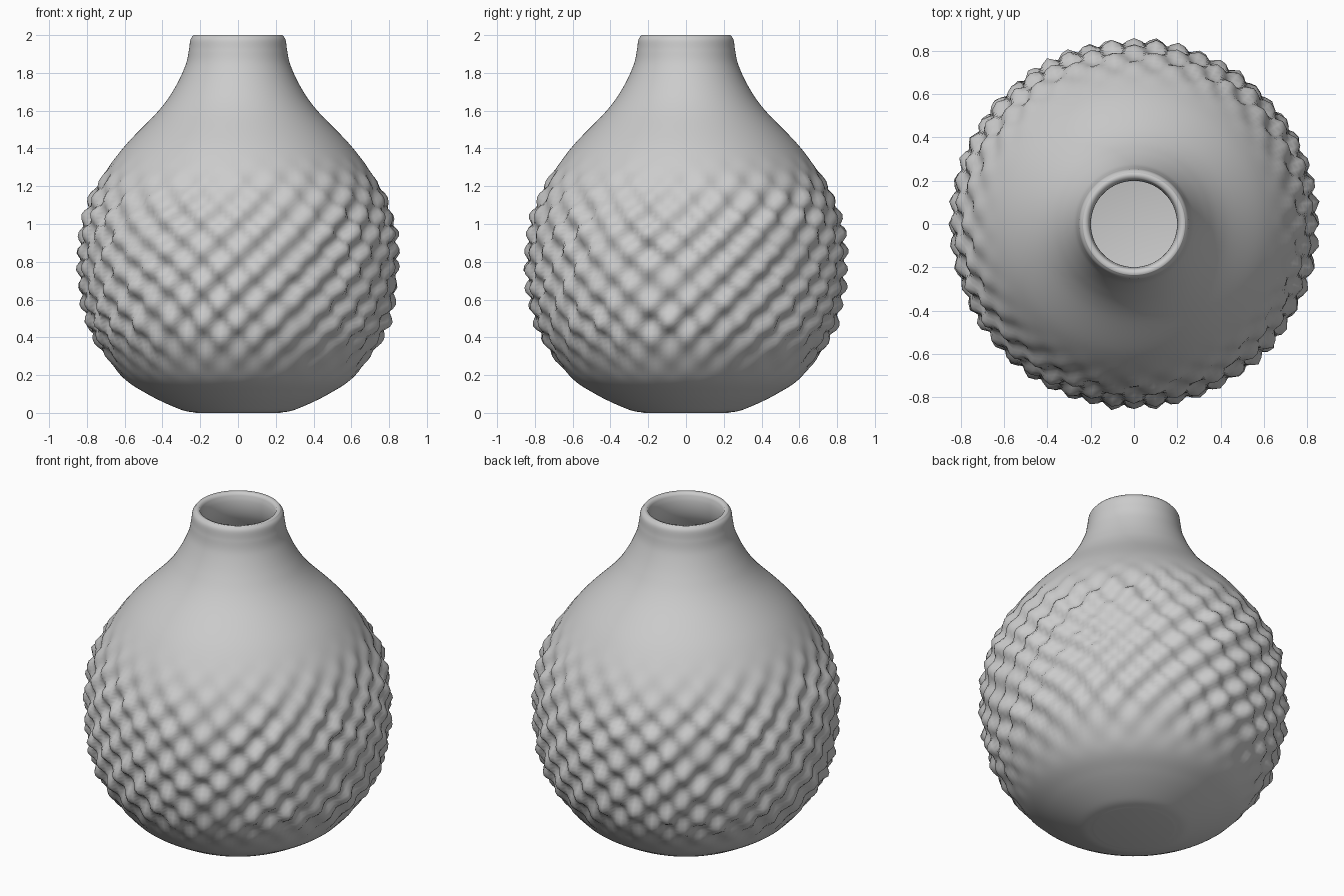
import bpy, bmesh
from math import sin, cos, pi, sqrt
from mathutils import Vector, noise

if "Cube" in bpy.data.objects:
    bpy.data.objects.remove(bpy.data.objects["Cube"])

SEGS = 156      # sides of the lathe
BUMPS = 26      # bumps in one row
ROW = 0.19      # vertical repeat of the staggered bump rows

# Profiles as (radius, height): outside runs bottom to lip, inside lip to floor
OUTER = [(0.22, 0.0), (0.31, 0.02), (0.48, 0.1), (0.62, 0.2), (0.755, 0.4), (0.815, 0.6),
         (0.832, 0.8), (0.815, 1.0), (0.745, 1.2), (0.61, 1.4), (0.42, 1.6),
         (0.335, 1.72), (0.278, 1.84), (0.26, 1.92), (0.252, 1.975), (0.235, 2.0)]
INNER = [(0.212, 1.995), (0.2, 1.95), (0.205, 1.88), (0.24, 1.8), (0.37, 1.6), (0.555, 1.4),
         (0.69, 1.2), (0.76, 1.0), (0.775, 0.8), (0.76, 0.6), (0.7, 0.4),
         (0.57, 0.22), (0.44, 0.13), (0.25, 0.06)]


def smooth_profile(pts, steps):
    """Catmull-Rom curve through the profile points."""
    out = []
    p = [Vector(q) for q in pts]
    p = [2 * p[0] - p[1]] + p + [2 * p[-1] - p[-2]]
    for i in range(1, len(p) - 2):
        a, b, c, d = p[i - 1:i + 3]
        for k in range(steps):
            t = k / steps
            out.append(0.5 * (2 * b + (c - a) * t + (2 * a - 5 * b + 4 * c - d) * t * t
                              + (3 * b - a - 3 * c + d) * t ** 3))
    out.append(p[-2])
    return out


def fade(x, a, b):
    t = min(max((x - a) / (b - a), 0), 1)
    return t * t * (3 - 2 * t)


def bump(ang, z):
    """Staggered knobs around the belly, slightly irregular."""
    env = fade(z, 0.15, 0.5) * (1 - fade(z, 1.0, 1.38))
    if env == 0:
        return 0
    q = Vector((cos(ang) * 2.5, sin(ang) * 2.5, z * 2.5))
    wob = noise.noise(q)
    wave = cos(BUMPS * ang + wob * 0.9) * cos(2 * pi * z / ROW + wob)
    return env * 0.029 * wave * (1 + 0.5 * noise.noise(q * 2))


bm = bmesh.new()


def add_ring(r, z, normal=None):
    ring = []
    for i in range(SEGS):
        a = 2 * pi * i / SEGS
        h = bump(a, z) if normal else 0
        rr = r + h * (normal.x if normal else 0)
        zz = z + h * (normal.y if normal else 0)
        ring.append(bm.verts.new((rr * cos(a), rr * sin(a), zz)))
    return ring


# Outer wall, with the bumps pushed out along the profile normal
rings = []
outer = smooth_profile(OUTER, 9)
for i, p in enumerate(outer):
    t = outer[min(i + 1, len(outer) - 1)] - outer[max(i - 1, 0)]
    rings.append(add_ring(p.x, max(p.y, 0), Vector((t.y, -t.x)).normalized()))
# Inner wall, plain
rings += [add_ring(p.x, p.y) for p in smooth_profile(INNER, 3)]

# Skin the rings, then close the base and inner floor
for lo, hi in zip(rings, rings[1:]):
    for i in range(SEGS):
        j = (i + 1) % SEGS
        bm.faces.new((lo[i], lo[j], hi[j], hi[i]))
bm.faces.new(list(reversed(rings[0])))
bm.faces.new(rings[-1])
bmesh.ops.recalc_face_normals(bm, faces=bm.faces)

mesh = bpy.data.meshes.new("vase")
bm.to_mesh(mesh)
bm.free()
vase = bpy.data.objects.new("vase", mesh)
bpy.context.collection.objects.link(vase)
for f in mesh.polygons:
    f.use_smooth = True
